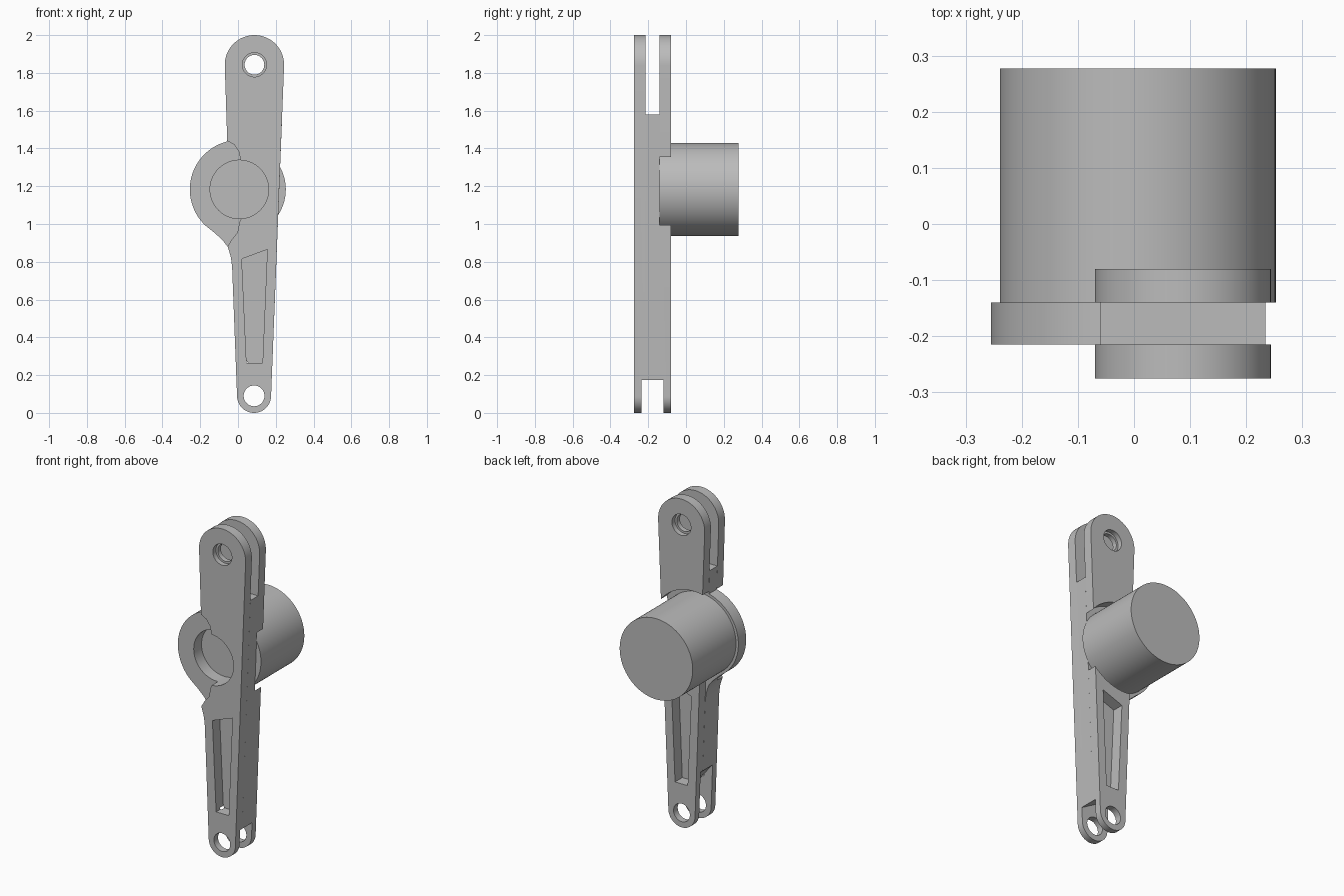
import bpy, bmesh
from math import sin, cos, radians

if "Cube" in bpy.data.objects:
    bpy.data.objects.remove(bpy.data.objects["Cube"])

grey = bpy.data.materials.new("plain grey metal")
grey.use_nodes = True
grey.diffuse_color = (0.5, 0.5, 0.5, 1)
grey.node_tree.nodes["Principled BSDF"].inputs["Base Color"].default_value = (0.5, 0.5, 0.5, 1)

# Depth of the three layers, and the main centres in x, z
FRONT, MID, REAR, BACK = -0.275, -0.215, -0.14, -0.08
TOP, LOW, HUB = (0.087, 1.843), (0.085, 0.09), (0.007, 1.183)
TOP_R, LOW_R = 0.157, 0.09


def arc(centre, r, a0, a1, n=32):
    """Points on an arc in the x-z plane, angles in degrees."""
    angles = [radians(a0 + (a1 - a0) * i / n) for i in range(n + 1)]
    return [(centre[0] + r * cos(a), centre[1] + r * sin(a)) for a in angles]


def circle(centre, r, n=64):
    return arc(centre, r, 0, 360, n)[:-1]


def prism(name, outline, y0, y1):
    """Extrude an x-z outline along y."""
    bm = bmesh.new()
    face = bm.faces.new([bm.verts.new((x, y0, z)) for x, z in outline])
    new = bmesh.ops.extrude_face_region(bm, geom=[face])["geom"]
    bmesh.ops.translate(bm, vec=(0, y1 - y0, 0),
                        verts=[v for v in new if isinstance(v, bmesh.types.BMVert)])
    bmesh.ops.recalc_face_normals(bm, faces=bm.faces)
    mesh = bpy.data.meshes.new(name)
    bm.to_mesh(mesh)
    bm.free()
    mesh.materials.append(grey)
    obj = bpy.data.objects.new(name, mesh)
    bpy.context.collection.objects.link(obj)
    return obj


def cut(obj, cutters):
    """Subtract the cutters and bake the result."""
    for c in cutters:
        mod = obj.modifiers.new("cut", 'BOOLEAN')
        mod.operation, mod.solver, mod.object = 'DIFFERENCE', 'EXACT', c
    graph = bpy.context.evaluated_depsgraph_get()
    mesh = bpy.data.meshes.new_from_object(obj.evaluated_get(graph))
    obj.modifiers.clear()
    obj.data = mesh


# Outlines run anticlockwise: lower lobe, right edge, top, left edge
low_arc = arc(LOW, LOW_R, 182, 358)
top_arc = arc(TOP, TOP_R, -2, 182)
web = [(-0.055, 0.88), (-0.045, 0.85), (-0.037, 0.82), (-0.031, 0.77)]

# Front cheek, scooped out around the hub opening
front_plate = prism("front_plate", low_arc + top_arc + [
    (-0.057, 1.44), (-0.02, 1.42), (0.004, 1.385), (0.015, 1.335), (0.03, 1.3),
    (0.09, 1.18), (0.03, 1.06), (0.008, 1.01), (-0.003, 0.955), (-0.035, 0.915),
] + web, FRONT, MID)

# Middle layer, with the hub ring and its curved web
core_plate = prism("core_plate", low_arc + [(0.234, 1.58), (-0.061, 1.58)]
                   + arc(HUB, 0.262, 104, 228, 48)
                   + [(-0.12, 0.95), (-0.08, 0.912)] + web, MID, REAR)

# Rear cheek, cleared around the drum
rear_plate = prism("rear_plate", low_arc + top_arc, REAR, BACK)

# Drum
drum = prism("drum", circle(HUB, 0.246, 96), REAR, 0.277)

# Cutters
pocket = [(0.02, 0.815), (0.045, 0.265), (0.13, 0.265), (0.155, 0.865)]
low_hole = prism("low_hole_cutter", circle(LOW, 0.055), -0.4, 0.1)
top_hole = prism("top_hole_cutter", circle(TOP, 0.052), -0.4, 0.1)
fork_slot = prism("fork_slot_cutter", [(-0.2, -0.1), (0.4, -0.1), (0.4, 0.16),
                                       (0.176, 0.175), (0.08, 0.23), (-0.005, 0.34),
                                       (-0.2, 0.5)], -0.235, -0.12)
front_pocket = prism("front_pocket_cutter", pocket, -0.4, FRONT + 0.07)
rear_pocket = prism("rear_pocket_cutter", pocket, BACK - 0.07, 0.1)
hub_hole = prism("hub_hole_cutter", circle(HUB, 0.155), -0.4, REAR + 0.01)
drum_room = prism("drum_room_cutter", circle(HUB, 0.277, 96), REAR - 0.01, 0.1)
front_bore = prism("front_bore_cutter", circle(TOP, 0.064), -0.4, FRONT + 0.03)
rear_bore = prism("rear_bore_cutter", circle(TOP, 0.064), BACK - 0.03, 0.1)
cutters = [low_hole, top_hole, fork_slot, front_pocket, rear_pocket,
           hub_hole, drum_room, front_bore, rear_bore]
for c in cutters:
    c.hide_render = True

cut(front_plate, [low_hole, top_hole, front_bore, fork_slot, front_pocket, hub_hole])
cut(core_plate, [fork_slot, front_pocket, rear_pocket, hub_hole])
cut(rear_plate, [low_hole, top_hole, rear_bore, fork_slot, rear_pocket, drum_room])
for c in cutters:
    bpy.data.objects.remove(c)

# Smooth the round walls, keep the edges sharp
bpy.ops.object.select_all(action='DESELECT')
for obj in (front_plate, core_plate, rear_plate, drum):
    obj.select_set(True)
    bpy.context.view_layer.objects.active = obj
bpy.ops.object.shade_smooth_by_angle(angle=radians(30))
